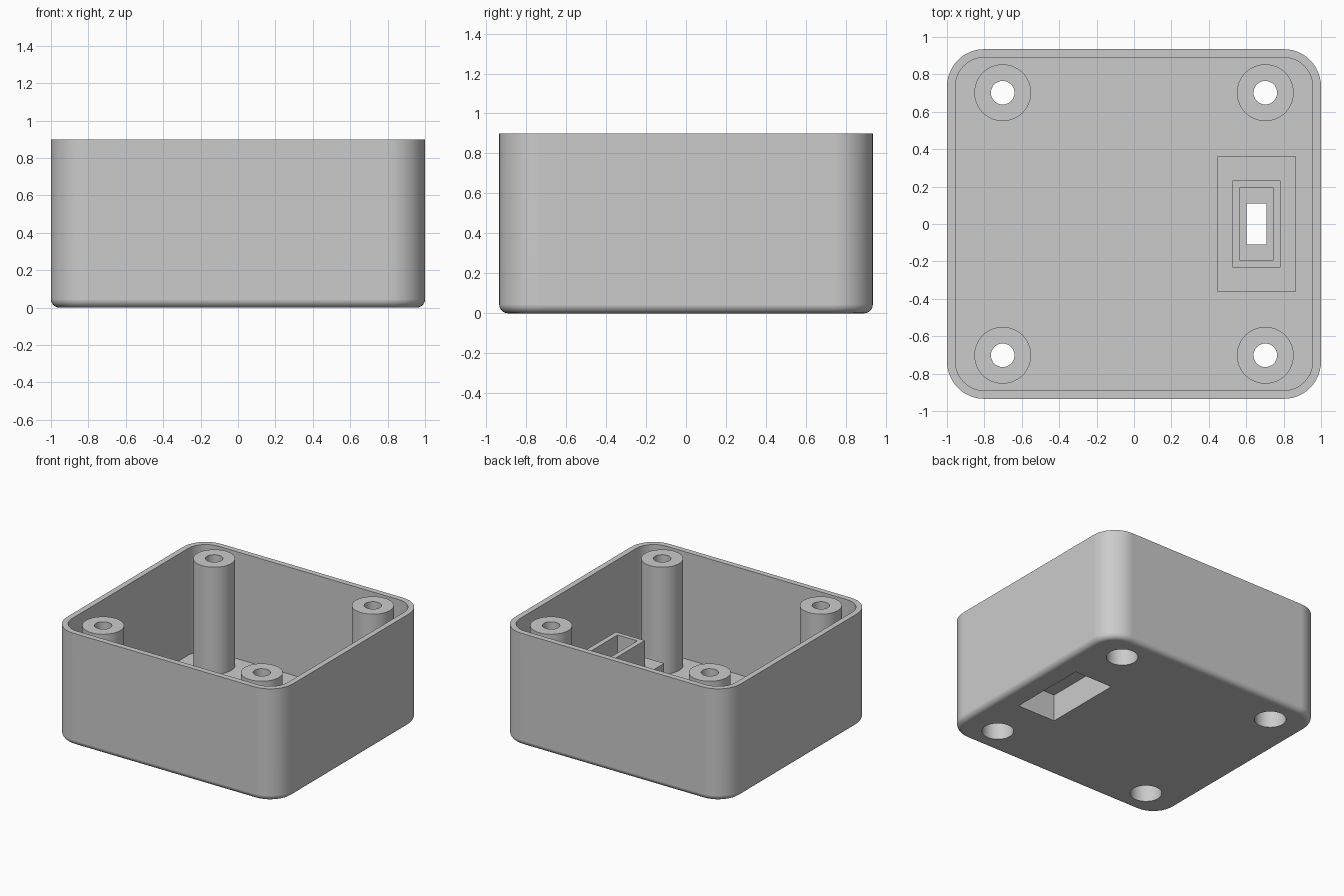
import bpy
import bmesh
from math import sin, cos, pi

default = bpy.data.objects.get("Cube")
if default:
    bpy.data.objects.remove(default, do_unlink=True)

# Main dimensions
HALF_X, HALF_Y, HEIGHT = 1.0, 0.935, 0.9
WALL, CORNER, FILLET = 0.045, 0.2, 0.045
POST_POS, POST_R, SCREW_R, HEAD_R, HEAD_TOP = 0.702, 0.152, 0.063, 0.115, 0.45
SLOT_X = 0.655
RECESS = (0.168, 0.322)
LEDGE, RIB_TOP = 0.26, 0.47

grey = bpy.data.materials.new("grey plastic")
grey.use_nodes = True
colour = (0.6, 0.6, 0.6, 1)
grey.diffuse_color = colour
grey.node_tree.nodes["Principled BSDF"].inputs["Base Color"].default_value = colour


def ring(hx, hy, r, z, seg=12):
    """Rounded rectangle outline; a circle when r equals both half sizes."""
    pts = []
    for q, (sx, sy) in enumerate([(1, 1), (-1, 1), (-1, -1), (1, -1)]):
        steps = range(seg + 1) if r > 0 else [0]
        if r == hx == hy:
            steps = range(seg)
        for i in steps:
            a = (q + i / seg) * pi / 2
            pts.append((sx * (hx - r) + r * cos(a), sy * (hy - r) + r * sin(a), z))
    return pts


def circle(r, z):
    return ring(r, r, r, z)


def loft(name, rings, at=(0, 0), closed=False):
    """Skin a stack of outlines; cap the ends or join them into a loop."""
    bm = bmesh.new()
    loops = [[bm.verts.new(p) for p in pts] for pts in rings]
    pairs = list(zip(loops, loops[1:]))
    if closed:
        pairs.append((loops[-1], loops[0]))
    else:
        bm.faces.new(loops[0])
        bm.faces.new(loops[-1])
    for a, b in pairs:
        for i in range(len(a)):
            j = (i + 1) % len(a)
            bm.faces.new((a[i], a[j], b[j], b[i]))
    bmesh.ops.recalc_face_normals(bm, faces=bm.faces)
    mesh = bpy.data.meshes.new(name)
    bm.to_mesh(mesh)
    bm.free()
    mesh.materials.append(grey)
    obj = bpy.data.objects.new(name, mesh)
    obj.location = (*at, 0)
    bpy.context.collection.objects.link(obj)
    return obj


def finish(obj):
    bpy.ops.object.select_all(action="DESELECT")
    obj.select_set(True)
    bpy.context.view_layer.objects.active = obj
    for mod in list(obj.modifiers):
        bpy.ops.object.modifier_apply(modifier=mod.name)
    bpy.ops.object.shade_smooth_by_angle(angle=pi / 6)
    weighted = obj.modifiers.new("Even shading", "WEIGHTED_NORMAL")
    weighted.keep_sharp = True


# Open box with rounded corners and a filleted bottom edge
rings = []
for i in range(7):
    a = i / 6 * pi / 2
    inset = FILLET * (1 - sin(a))
    rings.append(ring(HALF_X - inset, HALF_Y - inset, CORNER - inset, FILLET * (1 - cos(a))))
rings.append(ring(HALF_X, HALF_Y, CORNER, HEIGHT))
for z in (HEIGHT, WALL):
    rings.append(ring(HALF_X - WALL, HALF_Y - WALL, CORNER - WALL, z))
shell = loft("case_shell", rings)

# Corner screw posts with head recesses open to the underside
corners = [(x, y) for x in (-POST_POS, POST_POS) for y in (-POST_POS, POST_POS)]
posts, cutters = [], []
for x, y in corners:
    side = ("left" if x > 0 else "right") + ("_back" if y > 0 else "_front")
    posts.append(loft("screw_post_" + side, [
        circle(HEAD_R, WALL), circle(POST_R, WALL),
        circle(POST_R, HEIGHT), circle(SCREW_R, HEIGHT),
        circle(SCREW_R, HEAD_TOP), circle(HEAD_R, HEAD_TOP)], (x, y), True))
    cutters.append(loft("screw_hole_cutter", [circle(HEAD_R, -0.1), circle(HEAD_R, 0.1)], (x, y)))


# Stepped housing around the slot: wide base, narrow collar, small opening
def box(half, z):
    return ring(*half, 0, z)


base, collar, pocket, opening = (0.21, 0.36), (0.128, 0.232), (0.088, 0.195), (0.054, 0.11)
housing = loft("slot_housing", [
    box(base, WALL), box(base, LEDGE), box(collar, LEDGE), box(collar, RIB_TOP),
    box(pocket, RIB_TOP), box(pocket, LEDGE), box(opening, LEDGE),
    box(opening, LEDGE - WALL), box(RECESS, LEDGE - WALL), box(RECESS, WALL)],
    (SLOT_X, 0), True)
cutters.append(loft("slot_cutter", [box(RECESS, -0.1), box(RECESS, 0.1)], (SLOT_X, 0)))

# Cut the floor openings
for cutter in cutters:
    cutter.hide_render = True
    cut = shell.modifiers.new("Opening", "BOOLEAN")
    cut.operation = "DIFFERENCE"
    cut.solver = "EXACT"
    cut.object = cutter
bpy.context.view_layer.update()
for part in [shell, housing] + posts:
    finish(part)
for cutter in cutters:
    bpy.data.objects.remove(cutter, do_unlink=True)
